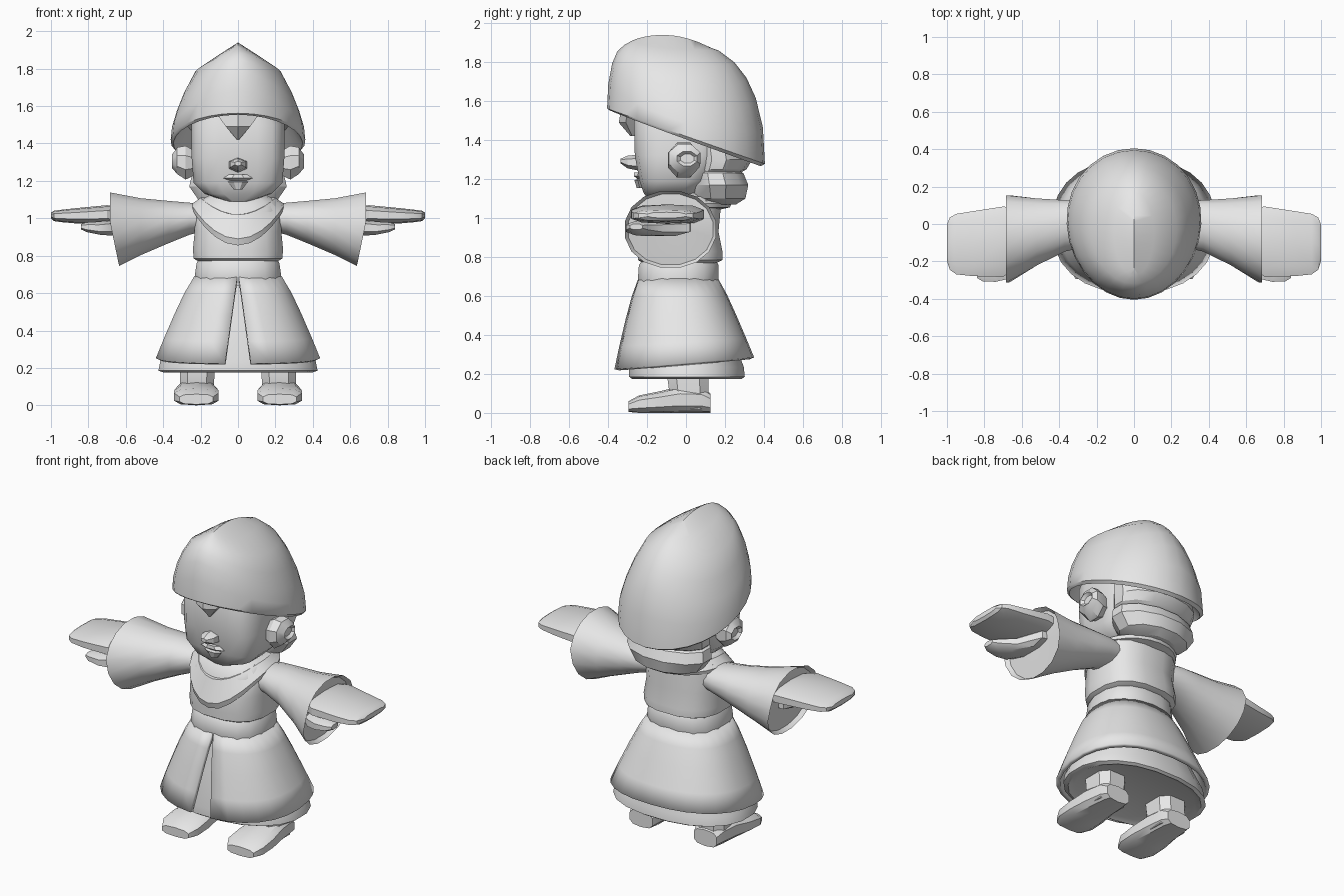
import bpy, bmesh, math
from math import sin, cos, pi

CLAY = bpy.data.materials.new("grey clay")
CLAY.diffuse_color = (0.8, 0.8, 0.8, 1)


def spow(v, e):
    return math.copysign(abs(v) ** e, v)


def oval(axis, pos, a0, a1, b0, b1, n=16, p=2.0):
    """Superellipse ring filling a box (a0..a1, b0..b1) across an axis."""
    pts = []
    for i in range(n):
        t = 2 * pi * (i + 0.5) / n
        a = (a0 + a1) / 2 + (a1 - a0) / 2 * spow(cos(t), 2 / p)
        b = (b0 + b1) / 2 + (b1 - b0) / 2 * spow(sin(t), 2 / p)
        pts.append({'x': (pos, a, b), 'y': (a, pos, b), 'z': (a, b, pos)}[axis])
    return pts


def loft(name, rings, closed=True, caps=True, mirror=False, solid=0, angle=40):
    """Skin a list of rings with quads; optionally cap, mirror or thicken."""
    bm = bmesh.new()
    rows = [[bm.verts.new(q) for q in r] for r in rings]
    n = len(rows[0])
    for r0, r1 in zip(rows, rows[1:]):
        for i in range(n if closed else n - 1):
            j = (i + 1) % n
            bm.faces.new((r0[i], r0[j], r1[j], r1[i]))
    if caps:
        bm.faces.new(rows[0])
        bm.faces.new(rows[-1])
    bmesh.ops.remove_doubles(bm, verts=bm.verts, dist=0.0005)
    bmesh.ops.recalc_face_normals(bm, faces=bm.faces)
    me = bpy.data.meshes.new(name)
    bm.to_mesh(me)
    bm.free()
    me.materials.append(CLAY)
    ob = bpy.data.objects.new(name, me)
    bpy.context.collection.objects.link(ob)
    bpy.ops.object.select_all(action='DESELECT')
    ob.select_set(True)
    bpy.context.view_layer.objects.active = ob
    bpy.ops.object.shade_smooth_by_angle(angle=math.radians(angle))
    if solid:
        m = ob.modifiers.new("thickness", 'SOLIDIFY')
        m.thickness, m.offset = solid, -1
    if mirror:
        ob.modifiers.new("mirror", 'MIRROR')
    return ob


def stack(name, axis, sections, n=16, p=2.0, **kw):
    return loft(name, [oval(axis, *s, n=n, p=p) for s in sections], **kw)


# --- hat: dome closing on a long ridge, rim sloping down to the back
def hat_ring(xr, yr, hs, hf, hb, n=28):
    pts = []
    for i in range(n):
        a = 2 * pi * i / n
        x, y = 0.36 * sin(a), -0.405 * cos(a)
        w = 1 - abs(sin(a)) ** 1.3
        h = hs * (1 - w) + (hf if cos(a) > 0 else hb) * w
        y = -0.12 * (1 - yr) + y * yr
        z0 = 1.42 - 0.35 * y
        pts.append((x * xr * (1 + .12 * y), y, z0 + (1.94 - z0) * h))
    return pts


hat = [(.78, .78, .18, .24, .10), (.90, .90, .03, .05, .03), (.96, .96, -.03, -.01, -.03),
       (1, 1, 0, 0, 0), (.98, .98, .13, .33, .28), (.91, .91, .29, .62, .50),
       (.80, .82, .48, .78, .65), (.64, .70, .69, .87, .77), (.30, .55, .86, .93, .86)]
dome = [hat_ring(*h) for h in hat]
ridge = [(0, y, 1.94 - 1.1 * (y + .12) ** 2) for _, y, _ in hat_ring(0, .45, 0, 0, 0)]
loft("hat", dome + [ridge], caps=False, angle=48)
loft("hat_lining", [dome[0], [(0, -0.05, 1.62)] * 28], caps=False)

# --- head with nose, mouth, ears and hair
stack("head", 'z', [(1.09, -.06, .06, -.19, .0), (1.13, -.18, .18, -.22, .06),
                    (1.19, -.24, .24, -.24, .12), (1.32, -.25, .25, -.265, .2),
                    (1.50, -.25, .25, -.27, .22), (1.66, -.2, .2, -.22, .2)],
      n=16, p=3.8)
stack("nose", 'y', [(-.25, -.055, .055, 1.245, 1.325), (-.30, -.05, .05, 1.255, 1.32),
                    (-.335, -.02, .02, 1.28, 1.305)], n=6, angle=25)
stack("mouth", 'z', [(1.155, -.025, .025, -.255, -.2), (1.195, -.06, .06, -.268, -.2),
                     (1.20, -.05, .05, -.25, -.2), (1.215, -.085, .085, -.27, -.2),
                     (1.235, -.05, .05, -.268, -.2)], n=8, angle=25)
stack("ear", 'x', [(.22, -.07, .05, 1.23, 1.36), (.28, -.10, .075, 1.20, 1.395),
                   (.325, -.095, .08, 1.23, 1.385), (.352, -.05, .06, 1.265, 1.345),
                   (.335, -.03, .045, 1.28, 1.33)], n=8, mirror=True, angle=30)
stack("forelock", 'z', [(1.42, -.006, .006, -.285, -.25), (1.49, -.075, .075, -.345, -.2),
                        (1.58, -.15, .15, -.33, -.2)], n=6, angle=25)
stack("back_hair", 'z', [(1.22, -.22, .22, .0, .26), (1.25, -.25, .25, .0, .31),
                         (1.30, -.26, .26, .0, .34), (1.42, -.25, .25, .0, .30)],
      n=14, angle=30)
stack("hair_roll", 'z', [(1.07, -.15, .15, .06, .26), (1.10, -.22, .22, .02, .31),
                         (1.17, -.27, .27, .0, .325), (1.23, -.255, .255, .0, .30),
                         (1.26, -.2, .2, .02, .25)], n=12, angle=30)

# --- torso, belt and collar
stack("torso", 'z', [(.76, -.20, .20, -.21, .14), (.785, -.24, .24, -.25, .19),
                     (.83, -.245, .245, -.25, .19), (.93, -.235, .235, -.25, .17),
                     (1.04, -.24, .24, -.22, .18), (1.09, -.22, .22, -.18, .17),
                     (1.13, -.14, .14, -.14, .12)], n=16, p=2.6, angle=32)
stack("belt", 'z', [(.64, -.23, .23, -.24, .16), (.69, -.235, .235, -.25, .17),
                    (.76, -.225, .225, -.245, .17), (.79, -.21, .21, -.22, .15)],
      n=16, p=2.5)


def collar_ring(rx, ry, z, drop, n=24):
    pts = []
    for i in range(n):
        a = 2 * pi * i / n
        pts.append((rx * sin(a), -.03 - ry * cos(a), z - drop * max(0, cos(a)) ** 1.9))
    return pts


loft("collar", [collar_ring(.20, .19, 1.04, .17), collar_ring(.25, .255, 1.055, .20),
                collar_ring(.25, .265, 1.075, .185), collar_ring(.20, .215, 1.11, .09),
                collar_ring(.15, .17, 1.11, .09)], angle=25)


# --- coat skirt, open at the front in a narrow slit
def skirt_ring(t, n=27, p=2.3):
    rx = .235 + .205 * t ** .85
    ry = .205 + .155 * t ** .85
    cy = -.04 + .03 * t
    a0 = math.asin(((.004 + .066 * t) / rx) ** (p / 2))
    pts = []
    for i in range(n):
        a = a0 + (2 * pi - 2 * a0) * i / (n - 1)
        y = cy - ry * spow(cos(a), 2 / p)
        pts.append((rx * spow(sin(a), 2 / p), y, .69 - t * (.69 - (.255 + .085 * y))))
    return pts


loft("coat_skirt", [skirt_ring(t) for t in (0, .2, .45, .75, 1)],
     closed=False, caps=False, solid=.025)
stack("under_skirt", 'z', [(.19, -.36, .36, -.25, .26), (.175, -.40, .40, -.28, .29),
                           (.185, -.43, .43, -.295, .305), (.235, -.42, .42, -.295, .30),
                           (.45, -.31, .31, -.25, .22), (.67, -.21, .21, -.21, .14)],
      n=20, p=2.3)


# --- wide sleeves with slanted cuffs
def cuff_ring(x, y0, y1, z0, z1, slant):
    return [(px - slant * max(0, (z1 - z) / (z1 - z0) - .4) / .6, y, z)
            for px, y, z in oval('x', x, y0, y1, z0, z1, n=16, p=2.1)]


loft("sleeve", [cuff_ring(*s) for s in (
    (.18, -.11, .11, .93, 1.075, 0), (.26, -.125, .125, .91, 1.085, 0),
    (.37, -.15, .13, .865, 1.095, 0), (.52, -.225, .14, .80, 1.11, 0),
    (.685, -.318, .158, .742, 1.142, .05), (.66, -.30, .142, .758, 1.126, .05),
    (.655, -.15, .03, .88, 1.02, .02))], mirror=True)

# --- mitten hands and thumbs
stack("hand", 'x', [(.52, -.17, .08, .96, 1.05), (.70, -.29, .10, .97, 1.07),
                    (.86, -.285, .075, .972, 1.055), (.95, -.275, .06, .98, 1.045),
                    (.985, -.25, .04, .985, 1.04), (1.0, -.20, .0, 1.0, 1.03)],
      n=10, p=2.8, mirror=True, angle=30)
stack("thumb", 'x', [(.54, -.18, .04, .92, 1.0), (.68, -.305, .03, .905, .995),
                     (.74, -.315, -.12, .91, .985), (.81, -.31, -.19, .925, .98),
                     (.84, -.29, -.22, .94, .97)], n=8, p=2.6, mirror=True, angle=30)

# --- legs and boots
stack("leg", 'z', [(.02, .13, .31, -.06, .115), (.10, .125, .315, -.09, .122),
                   (.17, .12, .315, -.10, .122), (.24, .12, .315, -.10, .12)],
      n=8, p=3.0, mirror=True, angle=30)
stack("boot", 'y', [(.125, .14, .30, .0, .10), (.08, .125, .315, .0, .13),
                    (-.03, .115, .33, .0, .135), (-.14, .10, .345, .0, .11),
                    (-.24, .10, .345, .0, .09), (-.295, .13, .315, .005, .06)],
      n=10, p=3.0, mirror=True, angle=30)
